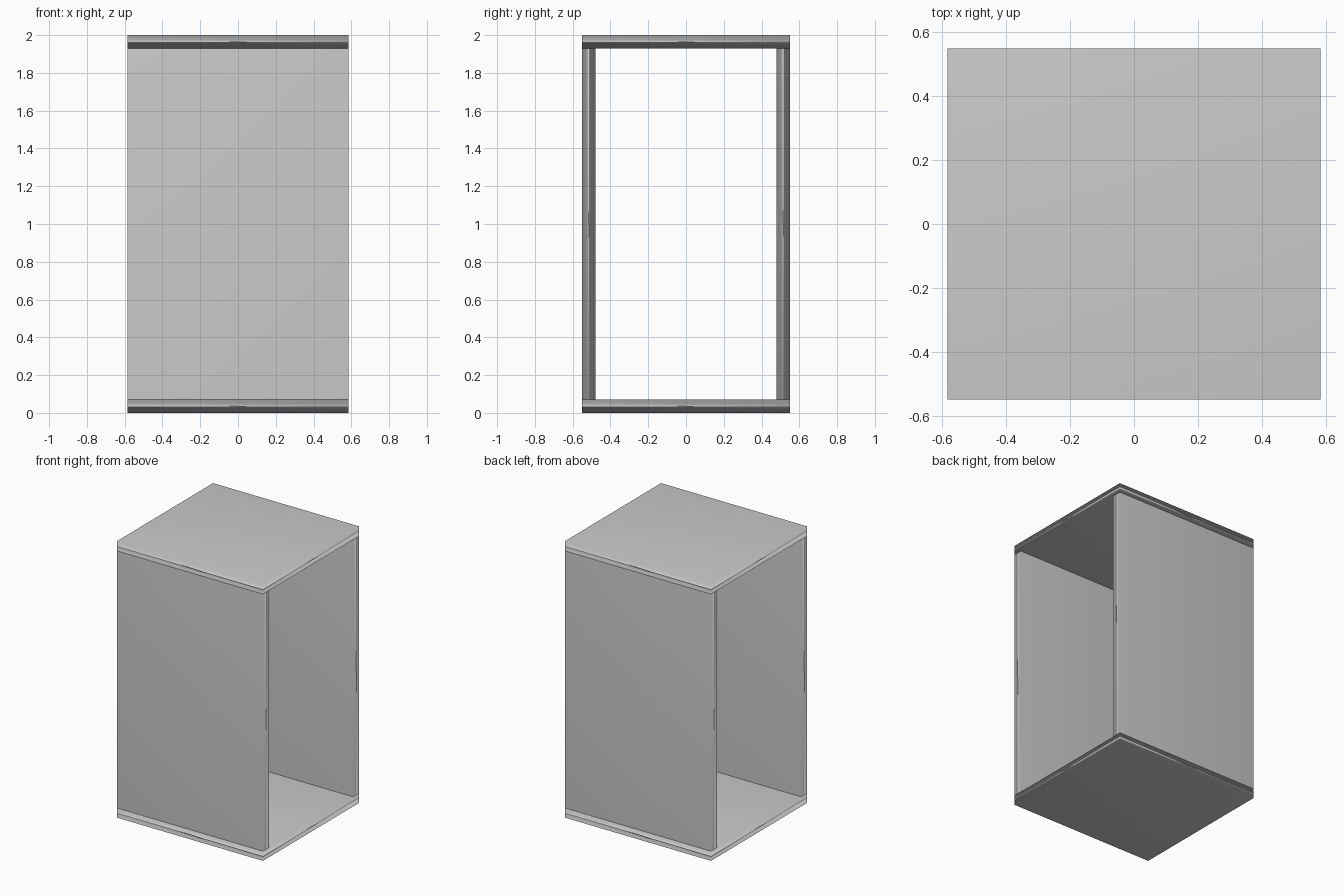
import bpy

# Remove the default cube
cube = bpy.data.objects.get("Cube")
if cube:
    bpy.data.objects.remove(cube, do_unlink=True)

WIDTH, DEPTH, HEIGHT, THICK = 1.17, 1.10, 2.0, 0.07

# Single painted-board colour
board = bpy.data.materials.new("light_grey")
board.use_nodes = True
colour = (0.6, 0.6, 0.6, 1.0)
board.diffuse_color = colour
board.node_tree.nodes["Principled BSDF"].inputs["Base Color"].default_value = colour


def panel(name, size, centre):
    """Softly shaded board whose normals follow its large faces."""
    bpy.ops.mesh.primitive_cube_add(size=1, location=centre)
    obj = bpy.context.object
    obj.name = name
    obj.scale = size
    bpy.ops.object.transform_apply(location=False, rotation=False, scale=True)
    obj.data.materials.append(board)
    bpy.ops.object.shade_smooth()
    weighted = obj.modifiers.new("face_weighting", "WEIGHTED_NORMAL")
    weighted.mode = "FACE_AREA"
    return obj


# Top and bottom boards span the full footprint
for name, z in (("bottom_panel", THICK / 2), ("top_panel", HEIGHT - THICK / 2)):
    panel(name, (WIDTH, DEPTH, THICK), (0, 0, z))

# Front and back boards stand between them; both sides stay open
for name, side in (("front_panel", -1), ("back_panel", 1)):
    panel(name, (WIDTH, THICK, HEIGHT - 2 * THICK),
          (0, side * (DEPTH - THICK) / 2, HEIGHT / 2))
